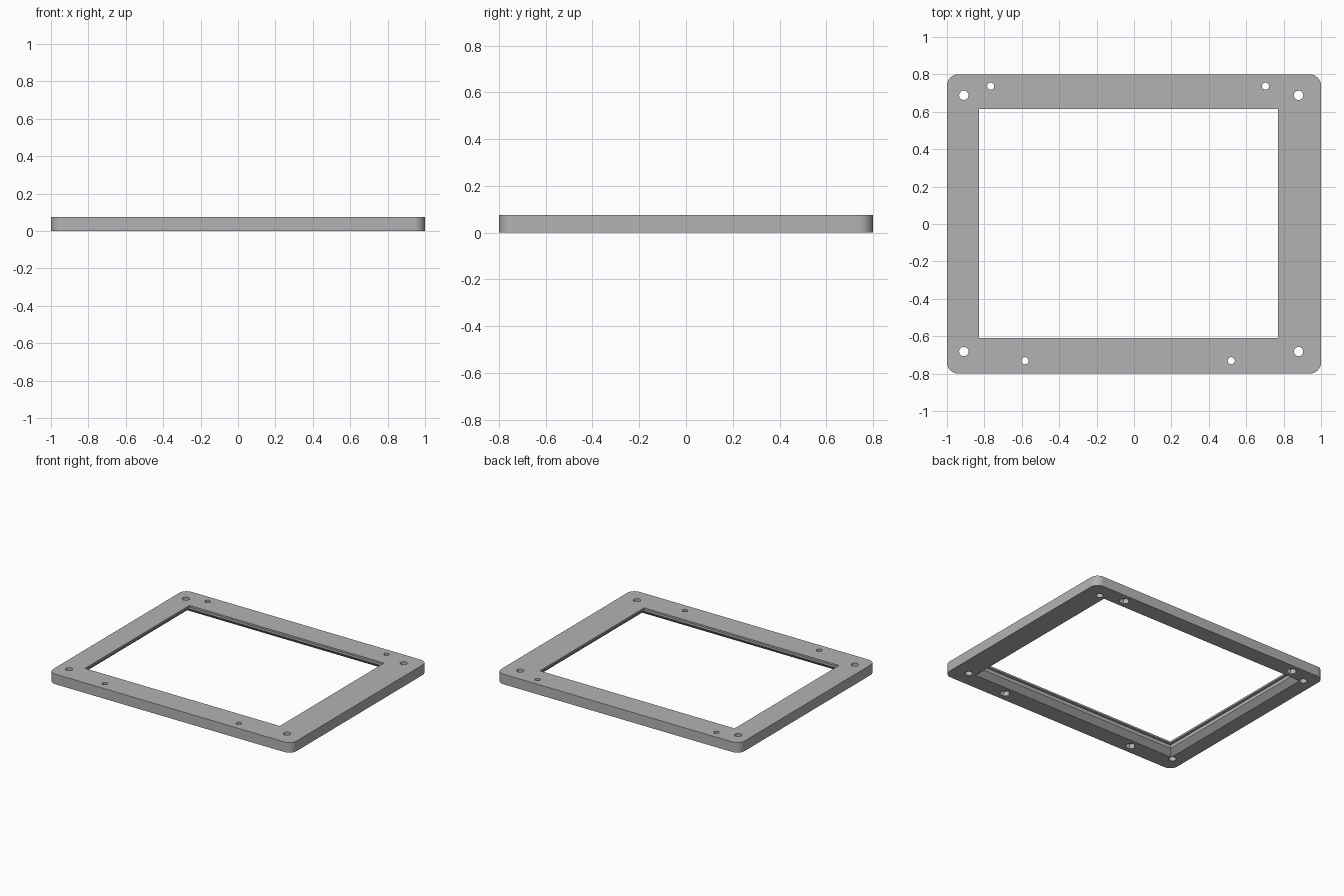
import bpy, bmesh, math

default = bpy.data.objects.get("Cube")
if default:
    bpy.data.objects.remove(default, do_unlink=True)

THICK = 0.075

grey = bpy.data.materials.new("plain grey")
grey.use_nodes = True
colour = (0.45, 0.45, 0.45, 1)
grey.diffuse_color = colour
grey.node_tree.nodes["Principled BSDF"].inputs["Base Color"].default_value = colour


def loft(name, rings):
    """Closed solid through equal-length rings of points, from bottom to top."""
    bm = bmesh.new()
    loops = [[bm.verts.new(p) for p in ring] for ring in rings]
    n = len(loops[0])
    for low, high in zip(loops, loops[1:]):
        for i in range(n):
            j = (i + 1) % n
            bm.faces.new((low[i], low[j], high[j], high[i]))
    bm.faces.new(loops[0][::-1])
    bm.faces.new(loops[-1])
    bmesh.ops.recalc_face_normals(bm, faces=bm.faces)
    mesh = bpy.data.meshes.new(name)
    bm.to_mesh(mesh)
    bm.free()
    mesh.materials.append(grey)
    obj = bpy.data.objects.new(name, mesh)
    bpy.context.collection.objects.link(obj)
    return obj


def rounded(hx, hy, r, z, steps=8):
    ring = []
    for k, (sx, sy) in enumerate([(1, 1), (-1, 1), (-1, -1), (1, -1)]):
        for i in range(steps + 1):
            a = (k + i / steps) * math.pi / 2
            ring.append((sx * (hx - r) + r * math.cos(a),
                         sy * (hy - r) + r * math.sin(a), z))
    return ring


def opening(grow, z):
    x0, x1, y0, y1 = -0.83 - grow, 0.77 + grow, -0.61 - grow, 0.615 + grow
    return [(x0, y0, z), (x1, y0, z), (x1, y1, z), (x0, y1, z)]


def prism(name, x, y, r, sides, z0, z1):
    return loft(name, [[(x + r * math.cos(2 * math.pi * i / sides),
                         y + r * math.sin(2 * math.pi * i / sides), z)
                        for i in range(sides)] for z in (z0, z1)])


# Rounded plate
frame = loft("bezel_frame", [rounded(1, 0.8, 0.06, z) for z in (0, THICK)])

# Window: thin lip on top, small ledge under it, flared bevel at the bottom
cutters = [loft("window_cutter", [
    opening(0.06, -0.02), opening(0.06, 0), opening(0.02, 0.037),
    opening(0.02, 0.062), opening(0, 0.062), opening(0, THICK + 0.02)])]

# Corner mounting holes
for x in (-0.91, 0.88):
    for y in (-0.682, 0.688):
        cutters.append(prism("mount_hole_cutter", x, y, 0.025, 24, -0.02, THICK + 0.02))

# Small screw holes with hexagonal nut pockets underneath
for x, y in [(-0.766, 0.737), (0.703, 0.737), (-0.583, -0.731), (0.52, -0.731)]:
    cutters.append(prism("screw_hole_cutter", x, y, 0.019, 24, -0.02, THICK + 0.02))
    cutters.append(prism("nut_pocket_cutter", x, y, 0.036, 6, -0.02, 0.035))

for cutter in cutters:
    cutter.hide_render = True
    mod = frame.modifiers.new(cutter.name, "BOOLEAN")
    mod.operation = "DIFFERENCE"
    mod.solver = "EXACT"
    mod.object = cutter

# Bake the cuts and drop the cutters
bpy.context.view_layer.update()
graph = bpy.context.evaluated_depsgraph_get()
baked = bpy.data.meshes.new_from_object(frame.evaluated_get(graph))
frame.modifiers.clear()
frame.data = baked
for cutter in cutters:
    bpy.data.objects.remove(cutter, do_unlink=True)

bpy.ops.object.select_all(action="DESELECT")
frame.select_set(True)
bpy.context.view_layer.objects.active = frame
bpy.ops.object.shade_smooth_by_angle(angle=math.radians(30))
